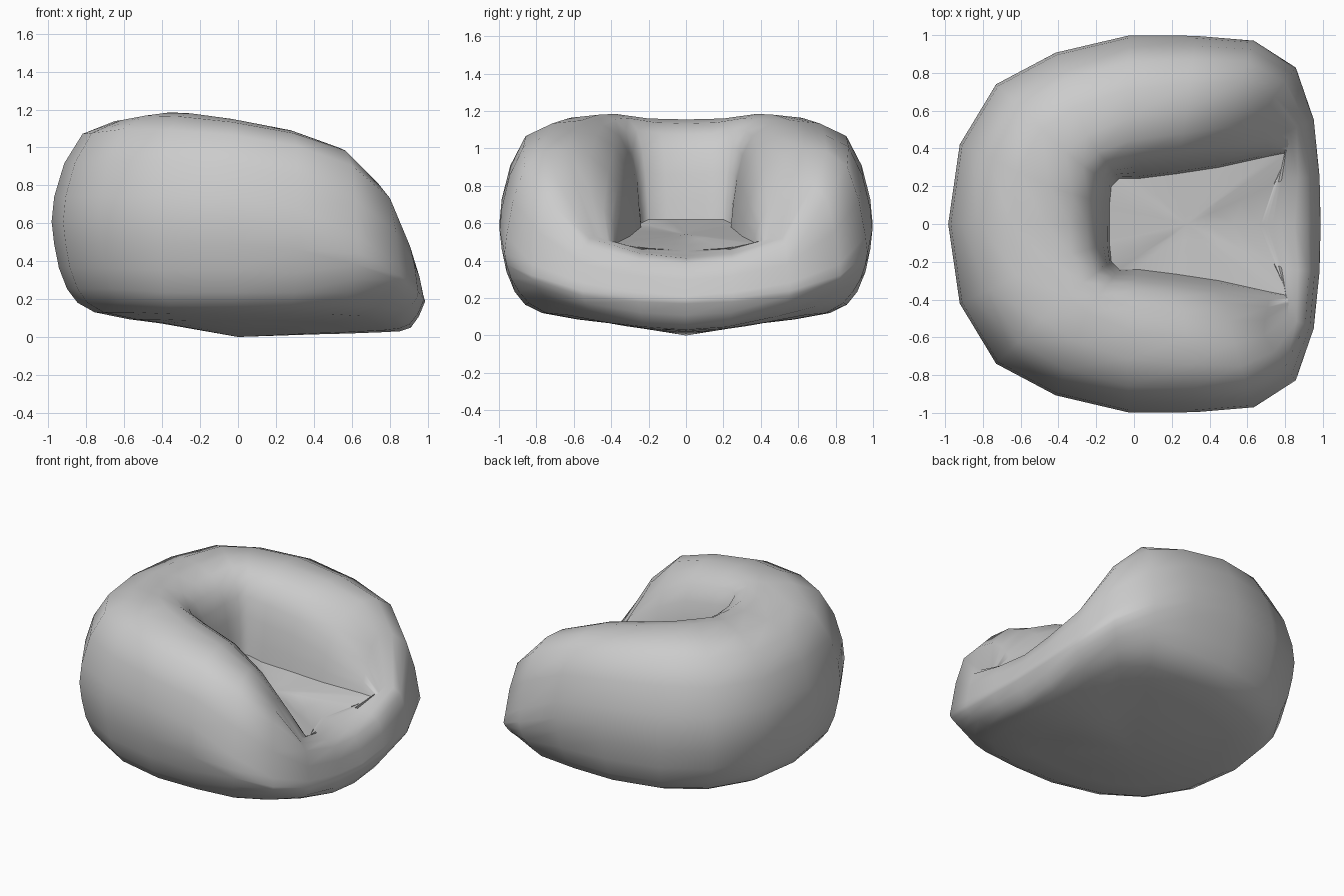
import bpy, bmesh, math
from mathutils import Vector

cube = bpy.data.objects.get("Cube")
if cube:
    bpy.data.objects.remove(cube, do_unlink=True)

fabric = bpy.data.materials.new("grey_fabric")
fabric.use_nodes = True
colour = (0.6, 0.6, 0.6, 1)
fabric.diffuse_color = colour
fabric.node_tree.nodes["Principled BSDF"].inputs["Base Color"].default_value = colour

# Stations from the front lip round one arm to the middle of the back:
# outline x y, base z, lower and upper waist z, crest x y z, seat edge x y z,
# fullness of the inner wall (0 is a straight slope)
STATIONS = [
    (.98, 0, .025, .17, .21, .78, 0, .425, .66, 0, .455, 0),
    (.975, .25, .035, .18, .23, .81, .24, .45, .74, .21, .468, 0),
    (.945, .55, .07, .21, .28, .82, .49, .53, .82, .38, .485, .1),
    (.85, .82, .11, .30, .38, .69, .59, .82, .72, .36, .50, .4),
    (.63, .96, .12, .38, .53, .53, .63, 1.0, .45, .30, .53, .8),
    (.32, .985, .12, .46, .68, .28, .60, 1.09, .22, .265, .56, 1),
    (-.03, .985, .12, .49, .73, -.03, .56, 1.15, .02, .24, .58, 1),
    (-.41, .895, .12, .49, .74, -.25, .47, 1.18, -.08, .24, .60, 1),
    (-.72, .73, .13, .49, .74, -.36, .38, 1.185, -.12, .20, .62, 1),
    (-.91, .415, .13, .49, .74, -.45, .20, 1.16, -.13, .10, .62, 1),
    (-.97, 0, .13, .49, .74, -.47, 0, 1.155, -.13, 0, .62, 1),
]


def blend(a, b, across, up):
    """Point between a and b, with separate plan and height amounts."""
    p = a.lerp(b, across)
    p.z = a.z + (b.z - a.z) * up
    return p


def profile(row):
    """Section from the underside, over the padded rim, to the seat edge."""
    ox, oy, base, low, high = row[:5]
    crest, seat, full = Vector(row[5:8]), Vector(row[8:11]), row[11]
    at = lambda scale, z: Vector((ox * scale, oy * scale, z))
    waist = at(1, high)
    return [at(.42, base * .55), at(.78, base), at(.93, base * 1.95),
            at(1, low), waist, blend(waist, crest, .3, .8), crest,
            blend(seat, crest, .35, .35 + .5 * full),
            blend(seat, crest, .1, .1 + .35 * full), seat]


def spline(points, steps):
    """Smooth open curve through all the points."""
    last = len(points) - 1
    result = []
    for i in range(last):
        a, b, c, d = (points[max(0, min(last, i + k))] for k in (-1, 0, 1, 2))
        for s in range(steps):
            t = s / steps
            result.append(b + (c - a) * (t / 2)
                          + (a * 2 - b * 5 + c * 4 - d) * (t * t / 2)
                          + (b * 3 - a - c * 3 + d) * (t ** 3 / 2))
    return result + [points[-1]]


# Mirror the inner stations to close the loop
half = [spline(profile(row), 2) for row in STATIONS]
flip = lambda section: [Vector((p.x, -p.y, p.z)) for p in section]
sections = half + [flip(s) for s in half[-2:0:-1]]
rings = [list(ring) for ring in zip(*sections)]

# Sloping seat cushion inside the padded rim
seat_middle = Vector((.28, 0, .54))
edge = rings[-1]
for amount in (.35, .7):
    rings.append([p.lerp(seat_middle, amount) for p in edge])

bm = bmesh.new()
grid = [[bm.verts.new(p) for p in ring] for ring in rings]
count = len(grid[0])
under = bm.verts.new((0, 0, 0))
top = bm.verts.new(seat_middle)
for i in range(count):
    j = (i + 1) % count
    for lower, upper in zip(grid, grid[1:]):
        bm.faces.new((lower[i], lower[j], upper[j], upper[i]))
    bm.faces.new((under, grid[0][j], grid[0][i]))
    bm.faces.new((grid[-1][i], grid[-1][j], top))
bmesh.ops.recalc_face_normals(bm, faces=bm.faces)

mesh = bpy.data.meshes.new("padded_chair")
bm.to_mesh(mesh)
bm.free()
mesh.materials.append(fabric)
chair = bpy.data.objects.new("padded_chair", mesh)
bpy.context.collection.objects.link(chair)
bpy.ops.object.select_all(action='DESELECT')
chair.select_set(True)
bpy.context.view_layer.objects.active = chair
bpy.ops.object.shade_smooth_by_angle(angle=math.radians(55))
